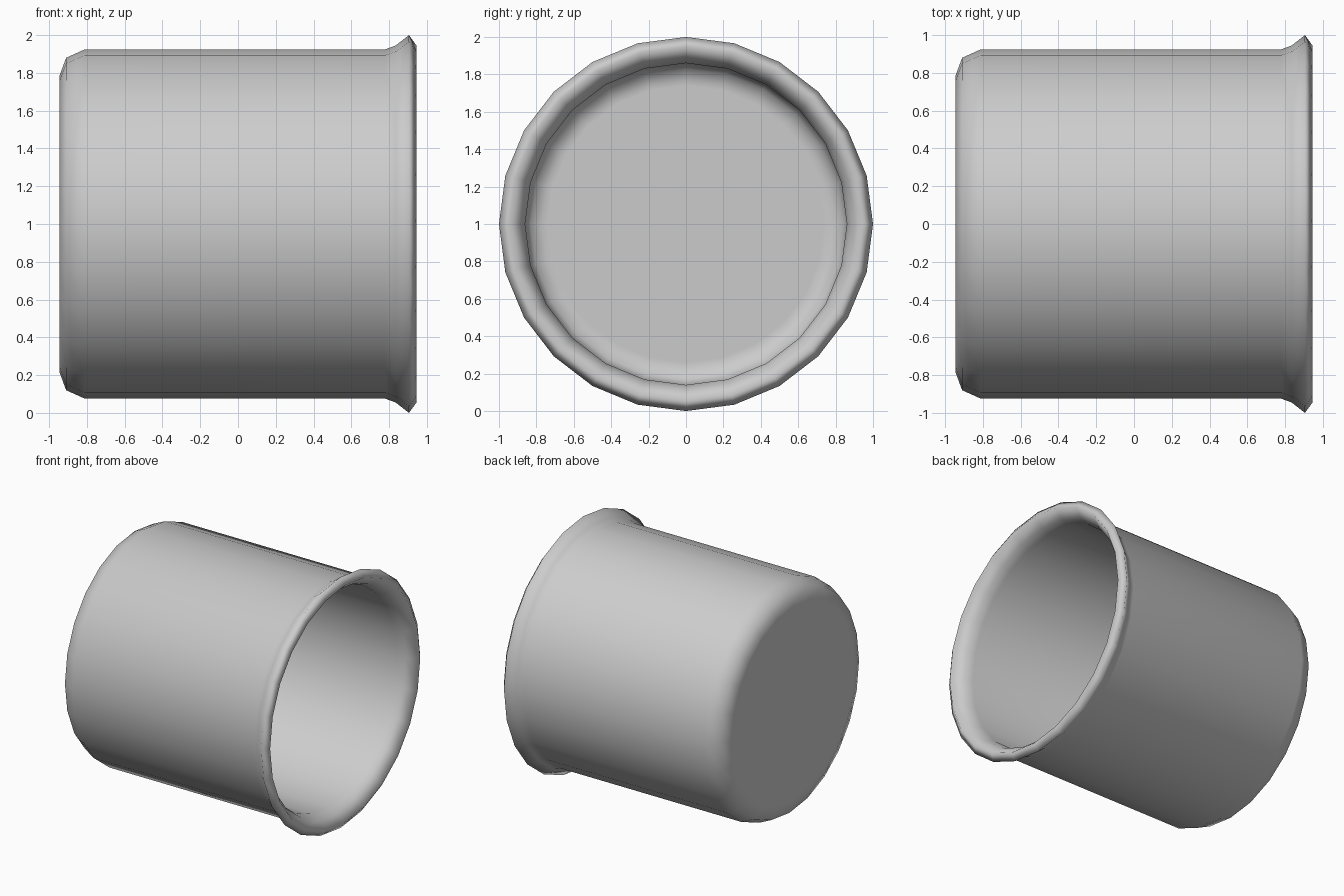
import bpy, bmesh, math

if "Cube" in bpy.data.objects:
    bpy.data.objects.remove(bpy.data.objects["Cube"])

SEGMENTS = 24

# Closed wall section (x along the axis, radius): outside, lip, then inside
profile = [
    (-0.945, 0.76), (-0.945, 0.785), (-0.91, 0.88), (-0.81, 0.925),
    (0.78, 0.925), (0.835, 0.945), (0.905, 1.0),
    (0.945, 0.945), (0.865, 0.88), (0.80, 0.86),
    (-0.80, 0.86), (-0.86, 0.83), (-0.885, 0.77), (-0.885, 0.74),
]

# Cup lying on its side, open towards +x
bm = bmesh.new()
rings = []
for x, r in profile:
    ring = []
    for i in range(SEGMENTS):
        a = math.tau * i / SEGMENTS
        ring.append(bm.verts.new((x, r * math.cos(a), 1 + r * math.sin(a))))
    rings.append(ring)
for a, b in zip(rings, rings[1:]):
    for i in range(SEGMENTS):
        j = (i + 1) % SEGMENTS
        bm.faces.new((a[i], a[j], b[j], b[i]))

# Outer base and inner floor
bm.faces.new(rings[0])
bm.faces.new(rings[-1])
bmesh.ops.recalc_face_normals(bm, faces=bm.faces)
for f in bm.faces:
    f.smooth = True

mesh = bpy.data.meshes.new("cup")
bm.to_mesh(mesh)
bm.free()
cup = bpy.data.objects.new("cup", mesh)
bpy.context.collection.objects.link(cup)
